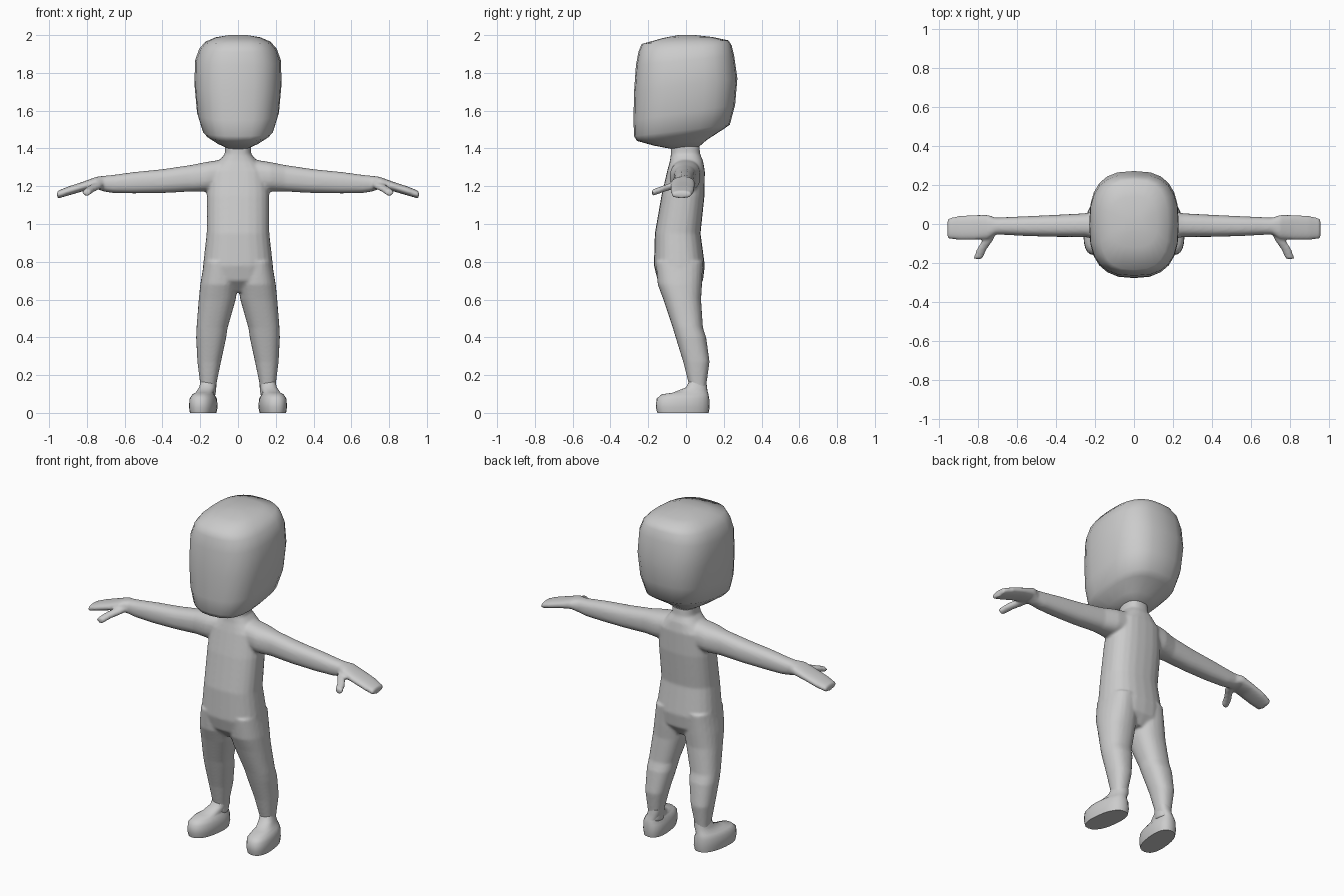
import bpy, bmesh, math

skin = bpy.data.materials.new("light_grey")
skin.diffuse_color = (0.6, 0.6, 0.6, 1)


def spow(v, e):
    return math.copysign(abs(v) ** e, v)


def loft(bm, axis, rows, power=2.3, n=24, sx=1, shear=0.0):
    """Loft rounded-box rings along an axis.
    row = (pos, a0, a1, b0, b1[, pos at b1]); a and b are the other two axes in xyz order."""
    rings = []
    for pos, a0, a1, b0, b1, *end in rows:
        pos1 = end[0] if end else pos
        ring = []
        for i in range(n):
            t = 2 * math.pi * i / n
            u, v = spow(math.cos(t), 2 / power), spow(math.sin(t), 2 / power)
            a = (a0 + a1) / 2 + u * (a1 - a0) / 2
            b = (b0 + b1) / 2 + v * (b1 - b0) / 2
            p = pos + (pos1 - pos) * (v + 1) / 2
            x, y, z = {"x": (p, a, b), "y": (a, p, b), "z": (a, b, p)}[axis]
            ring.append(bm.verts.new((sx * (x - shear * (y + 0.02)), y, z)))
        rings.append(ring)
    for r, s in zip(rings, rings[1:]):
        for i in range(n):
            j = (i + 1) % n
            bm.faces.new((r[i], r[j], s[j], s[i]))
    bm.faces.new(rings[0])
    bm.faces.new(rings[-1])


def finish(name, bm, angle=180):
    bmesh.ops.recalc_face_normals(bm, faces=bm.faces[:])
    me = bpy.data.meshes.new(name)
    bm.to_mesh(me)
    bm.free()
    me.materials.append(skin)
    ob = bpy.data.objects.new(name, me)
    bpy.context.collection.objects.link(ob)
    bpy.ops.object.select_all(action="DESELECT")
    ob.select_set(True)
    bpy.context.view_layer.objects.active = ob
    bpy.ops.object.shade_smooth_by_angle(angle=math.radians(angle))
    return ob


# Head: big rounded block, rings tilted up toward the back
bm = bmesh.new()
head = [  # front z, half width, front y, back y, back z
    (1.398, 0.06, -0.08, 0.07, 1.41),
    (1.415, 0.11, -0.17, 0.11, 1.445),
    (1.44, 0.165, -0.26, 0.195, 1.50),
    (1.465, 0.188, -0.275, 0.232, 1.525),
    (1.55, 0.217, -0.278, 0.26, 1.63),
    (1.70, 0.23, -0.275, 0.272, 1.77),
    (1.84, 0.228, -0.265, 0.255, 1.89),
    (1.91, 0.205, -0.252, 0.242, 1.945),
    (1.953, 0.175, -0.235, 0.225, 1.972),
    (1.985, 0.12, -0.12, 0.14, 1.99),
    (2.0, 0.05, -0.04, 0.05, 2.0),
]
loft(bm, "z", [(zf, -w, w, yf, yb, zb) for zf, w, yf, yb, zb in head], power=2.7)
finish("head", bm)

# Body: torso, arms, hands, thumbs and legs fused into one skin
bm = bmesh.new()
torso = [  # z, half width, front y, back y
    (0.64, 0.07, -0.09, 0.05),
    (0.70, 0.185, -0.15, 0.09),
    (0.78, 0.185, -0.17, 0.10),
    (0.95, 0.166, -0.165, 0.077),
    (1.15, 0.166, -0.13, 0.098),
    (1.28, 0.155, -0.10, 0.10),
    (1.335, 0.10, -0.085, 0.09),
    (1.37, 0.07, -0.08, 0.075),
    (1.43, 0.068, -0.08, 0.07),
]
loft(bm, "z", [(z, -w, w, yf, yb) for z, w, yf, yb in torso], power=2.5)

leg = [  # z, inner x, outer x, front y, back y
    (0.80, 0.015, 0.18, -0.16, 0.09),
    (0.68, 0.0, 0.20, -0.15, 0.085),
    (0.60, 0.012, 0.208, -0.12, 0.08),
    (0.45, 0.055, 0.22, -0.07, 0.09),
    (0.40, 0.062, 0.222, -0.055, 0.107),
    (0.27, 0.09, 0.215, -0.015, 0.125),
    (0.15, 0.115, 0.20, 0.015, 0.108),
    (0.09, 0.118, 0.20, 0.02, 0.105),
]
arm = [  # x, front y, back y, bottom z, top z
    (0.06, -0.08, 0.08, 1.18, 1.345),
    (0.17, -0.085, 0.075, 1.172, 1.328),
    (0.25, -0.067, 0.055, 1.172, 1.312),
    (0.40, -0.066, 0.047, 1.164, 1.29),
    (0.55, -0.062, 0.04, 1.162, 1.275),
    (0.66, -0.056, 0.035, 1.164, 1.26),
    (0.71, -0.054, 0.032, 1.172, 1.255),
    (0.75, -0.077, 0.047, 1.186, 1.25),
    (0.82, -0.082, 0.047, 1.174, 1.224),
    (0.90, -0.082, 0.042, 1.150, 1.198),
    (0.958, -0.075, 0.028, 1.134, 1.174),
]
thumb = [  # y, x range, z range
    (-0.03, 0.70, 0.76, 1.19, 1.235),
    (-0.085, 0.725, 0.78, 1.18, 1.217),
    (-0.13, 0.757, 0.808, 1.165, 1.20),
    (-0.18, 0.78, 0.826, 1.148, 1.182),
]
for s in (1, -1):
    loft(bm, "z", leg, sx=s)
    loft(bm, "x", arm, power=2.4, sx=s)
    loft(bm, "y", thumb, sx=s)
body = finish("body", bm)
fuse = body.modifiers.new("fuse", "REMESH")
fuse.mode = "VOXEL"
fuse.voxel_size = 0.008
fuse.use_smooth_shade = True
soften = body.modifiers.new("soften", "SMOOTH")
soften.factor = 0.5
soften.iterations = 5

# Feet: rounded shoe shapes with flat soles, toes turned outward
foot = [  # z, inner x, outer x, front y, back y
    (0.0, 0.118, 0.252, -0.152, 0.12),
    (0.03, 0.112, 0.256, -0.16, 0.125),
    (0.075, 0.115, 0.254, -0.156, 0.123),
    (0.098, 0.13, 0.24, -0.13, 0.119),
    (0.107, 0.135, 0.228, -0.07, 0.116),
    (0.135, 0.125, 0.214, 0.0, 0.111),
    (0.165, 0.125, 0.207, 0.016, 0.108),
]
for s, side in ((1, "left"), (-1, "right")):
    bm = bmesh.new()
    loft(bm, "z", foot, power=2.4, sx=s, shear=0.12)
    finish(side + "_foot", bm, 60)
